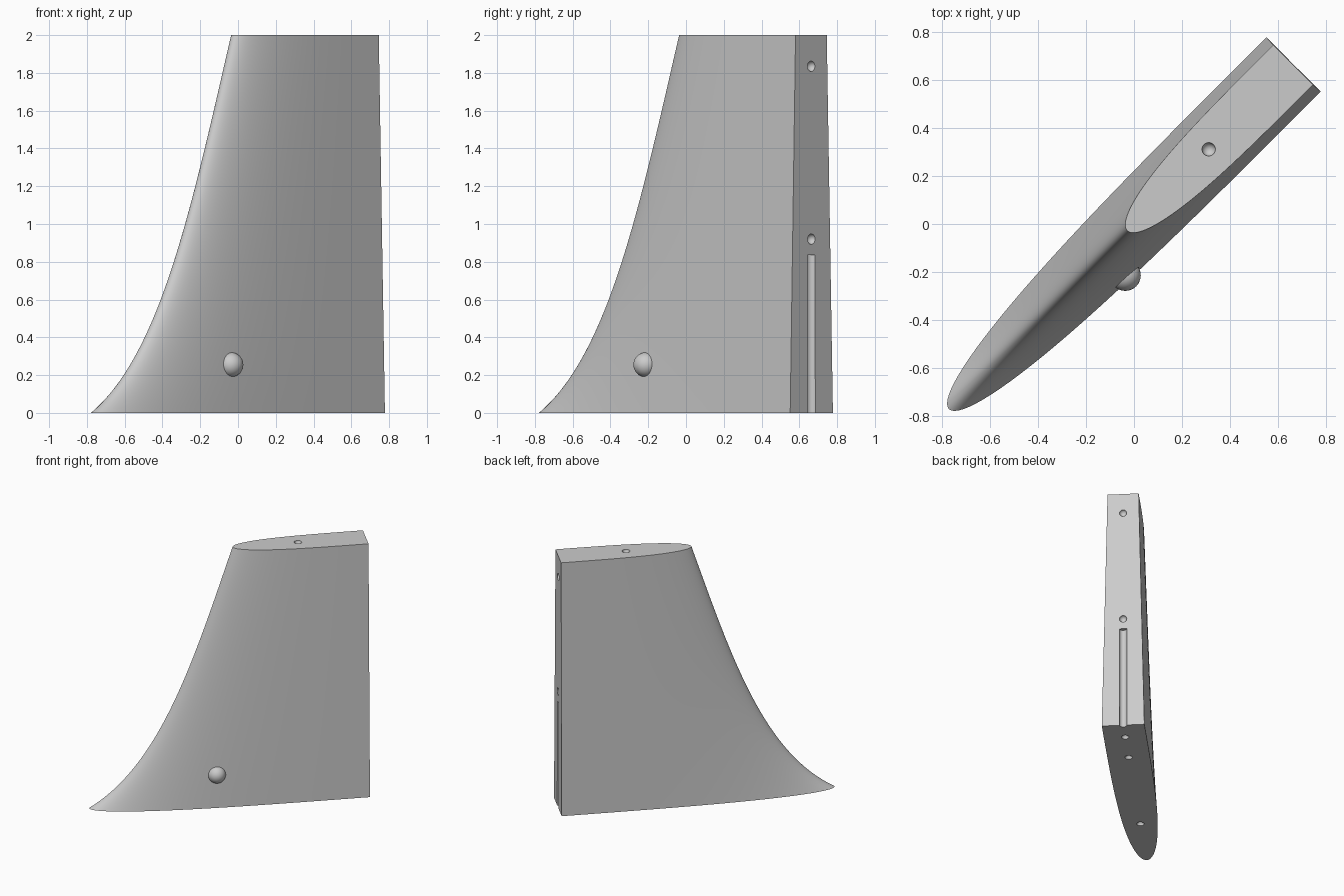
import bpy, bmesh, math
from mathutils import Vector, Matrix
from mathutils.geometry import interpolate_bezier

cube = bpy.data.objects.get("Cube")
if cube:
    bpy.data.objects.remove(cube, do_unlink=True)

HEIGHT = 2.0
TAIL = 0.94
HOLE = 0.028
TURN = Matrix.Rotation(math.radians(45), 4, 'Z')   # the fin runs along the diagonal

grey = bpy.data.materials.new("plain grey")
grey.use_nodes = True
grey.diffuse_color = (0.6, 0.6, 0.6, 1)
grey.node_tree.nodes["Principled BSDF"].inputs["Base Color"].default_value = grey.diffuse_color


def make_object(name, bm):
    bmesh.ops.recalc_face_normals(bm, faces=bm.faces)
    bm.transform(TURN)
    mesh = bpy.data.meshes.new(name)
    bm.to_mesh(mesh)
    bm.free()
    mesh.materials.append(grey)
    obj = bpy.data.objects.new(name, mesh)
    bpy.context.collection.objects.link(obj)
    return obj


def activate(obj):
    bpy.ops.object.select_all(action='DESELECT')
    obj.select_set(True)
    bpy.context.view_layer.objects.active = obj


def section(nose, z, steps=28):
    """Round-nosed outline with a flat tail, from one tail corner to the other."""
    f = z / HEIGHT
    tail = TAIL - 0.003 * f
    half = 0.16 - 0.043 * f
    points = []
    for i in range(-steps, steps + 1):
        t = (i / steps) ** 2
        side = math.copysign(half, i) * math.sqrt(1 - (1 - t) ** 3.5)
        points.append((nose + (tail - nose) * t, side, z))
    return points


# Fin body: sections lofted along the curved leading edge
edge = interpolate_bezier(Vector((-0.78, 0)), Vector((-0.41, 0.31)),
                          Vector((-0.244, 1.1)), Vector((-0.037, HEIGHT)), 36)
bm = bmesh.new()
rings = [[bm.verts.new(p) for p in section(e.x * math.sqrt(2) + 0.013, e.y)] for e in edge]
for low, high in zip(rings, rings[1:]):
    for i in range(len(low)):
        j = (i + 1) % len(low)
        bm.faces.new((low[i], low[j], high[j], high[i]))
bm.faces.new(rings[0])
bm.faces.new(rings[-1])
fin = make_object("fin_body", bm)

# Cutter: round sockets on the top, tail and base, and a half-round tail groove
bm = bmesh.new()
sockets = [(0.44, HEIGHT), (TAIL, 1.835), (TAIL, 0.92), (0.76, 0), (0.455, 0), (-0.545, 0)]
for along, z in sockets:
    bmesh.ops.create_uvsphere(bm, u_segments=24, v_segments=12, radius=HOLE,
                              matrix=Matrix.Translation((along, 0, z)))
groove_top, groove_low = 0.835, -0.1
bmesh.ops.create_cone(bm, cap_ends=True, segments=24, radius1=HOLE, radius2=HOLE,
                      depth=groove_top - groove_low,
                      matrix=Matrix.Translation((TAIL, 0, (groove_top + groove_low) / 2)))
cutter = make_object("socket_cutter", bm)
cutter.hide_render = True

cut = fin.modifiers.new("sockets", 'BOOLEAN')
cut.operation = 'DIFFERENCE'
cut.solver = 'EXACT'
cut.object = cutter
activate(fin)
bpy.ops.object.modifier_apply(modifier=cut.name)
bpy.data.objects.remove(cutter, do_unlink=True)

# Round button on the front side
bm = bmesh.new()
bmesh.ops.create_uvsphere(bm, u_segments=32, v_segments=16, radius=0.065,
                          matrix=Matrix.Translation((-0.177, -0.125, 0.255)))
button = make_object("side_button", bm)

for obj in (fin, button):
    activate(obj)
    bpy.ops.object.shade_smooth_by_angle(angle=math.radians(30))
